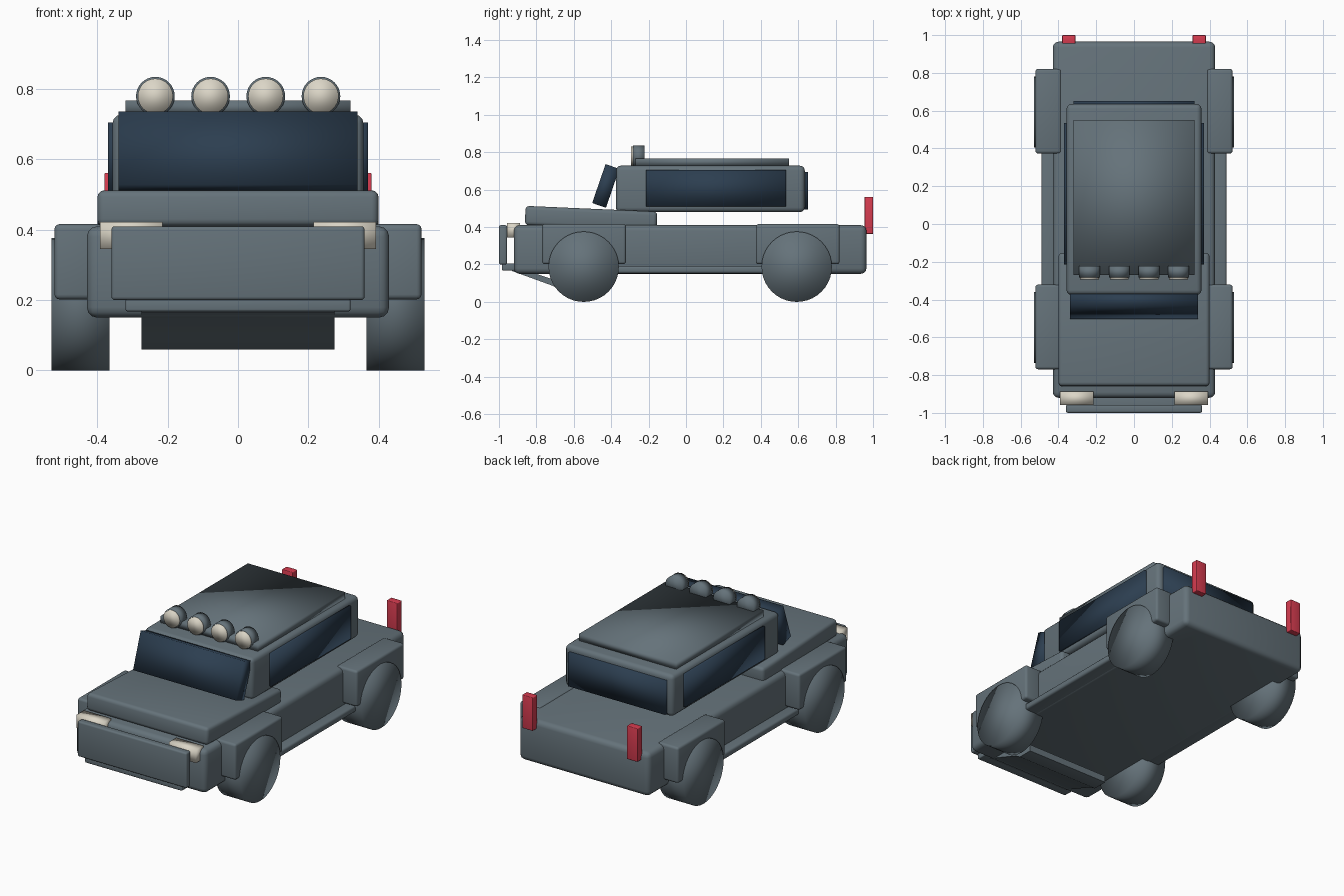
import bpy, bmesh, math
from mathutils import Matrix, Vector

cube = bpy.data.objects.get("Cube")
if cube:
    bpy.data.objects.remove(cube, do_unlink=True)


def material(name, rgb):
    m = bpy.data.materials.new(name)
    m.use_nodes = True
    m.diffuse_color = (*rgb, 1)
    m.node_tree.nodes["Principled BSDF"].inputs["Base Color"].default_value = (*rgb, 1)
    return m


GREY = material("slate_grey", (0.13, 0.17, 0.195))
GLASS = material("dark_blue_glass", (0.025, 0.048, 0.08))
CREAM = material("lamp_cream", (0.71, 0.67, 0.57))
RED = material("tail_red", (0.68, 0.045, 0.08))


def finish(name, bm, mat, soft=False):
    """Make an object from a bmesh; soft blends normals over every edge."""
    bmesh.ops.recalc_face_normals(bm, faces=bm.faces)
    mesh = bpy.data.meshes.new(name)
    bm.to_mesh(mesh)
    bm.free()
    mesh.materials.append(mat)
    ob = bpy.data.objects.new(name, mesh)
    bpy.context.collection.objects.link(ob)
    bpy.ops.object.select_all(action="DESELECT")
    ob.select_set(True)
    bpy.context.view_layer.objects.active = ob
    if soft:
        bpy.ops.object.shade_smooth()
    else:
        bpy.ops.object.shade_smooth_by_angle(angle=math.radians(40))
    return ob


def box(name, xs, ys, zs, mat, bevel=0.0, tilt=0.0, soft=False):
    """Box between bounds, optionally rounded and tilted about x."""
    bm = bmesh.new()
    bmesh.ops.create_cube(bm, size=1)
    size = [b - a for a, b in (xs, ys, zs)]
    mid = Vector([(a + b) / 2 for a, b in (xs, ys, zs)])
    bmesh.ops.scale(bm, vec=size, verts=bm.verts)
    if bevel:
        bmesh.ops.bevel(bm, geom=bm.edges[:], offset=bevel, segments=3,
                        profile=0.5, affect="EDGES")
    bm.transform(Matrix.Translation(mid) @ Matrix.Rotation(math.radians(tilt), 4, "X"))
    return finish(name, bm, mat, soft)


def cylinder(name, centre, radius, depth, axis, mat, sides=32):
    bm = bmesh.new()
    bmesh.ops.create_cone(bm, cap_ends=True, segments=sides, radius1=radius,
                          radius2=radius, depth=depth)
    bm.transform(Matrix.Translation(centre) @ Matrix.Rotation(math.pi / 2, 4, axis))
    return finish(name, bm, mat, True)


def extrude_x(name, profile, half_width, mat):
    """Extrude a (y, z) outline symmetrically along x."""
    bm = bmesh.new()
    face = bm.faces.new([bm.verts.new((-half_width, y, z)) for y, z in profile])
    side = bmesh.ops.extrude_face_region(bm, geom=[face])["geom"]
    bmesh.ops.translate(bm, vec=(2 * half_width, 0, 0),
                        verts=[v for v in side if isinstance(v, bmesh.types.BMVert)])
    return finish(name, bm, mat)


# Lower body and hood
box("body", (-0.43, 0.43), (-0.92, 0.965), (0.15, 0.41), GREY, 0.03)
box("hood", (-0.4, 0.4), (-0.86, -0.155), (0.395, 0.498), GREY, 0.02, tilt=-2.5)

# Cabin with glass
box("cabin", (-0.357, 0.357), (-0.375, 0.635), (0.48, 0.728), GREY, 0.025)
box("windshield", (-0.34, 0.34), (-0.468, -0.39), (0.51, 0.73), GLASS,
    tilt=-19, soft=True)
box("rear_window", (-0.32, 0.32), (0.6, 0.652), (0.495, 0.695), GLASS, soft=True)

# Roof panel and lamp row
box("roof_panel", (-0.32, 0.32), (-0.27, 0.55), (0.728, 0.768), GREY, soft=True)
for i in range(4):
    x = -0.235 + i * 0.157
    cylinder(f"roof_lamp_{i + 1}", (x, -0.253, 0.78), 0.055, 0.06, "X", GREY)
    cylinder(f"roof_lamp_lens_{i + 1}", (x, -0.285, 0.78), 0.05, 0.02, "X", CREAM)

# Front guard, lower bumper bar and skid plate
box("front_guard", (-0.36, 0.36), (-1.0, -0.957), (0.2, 0.41), GREY, 0.01)
box("bumper_bar", (-0.32, 0.32), (-0.985, -0.9), (0.168, 0.205), GREY, 0.006)
extrude_x("skid_plate", [(-0.95, 0.2), (-0.93, 0.165), (-0.71, 0.085),
                         (-0.67, 0.06), (-0.58, 0.06), (-0.58, 0.1),
                         (-0.68, 0.11)], 0.275, GREY)

# Parts repeated on both sides
for side, s in (("left", 1), ("right", -1)):
    def span(a, b):
        return tuple(sorted((s * a, s * b)))

    box(f"{side}_side_window", span(0.34, 0.37), (-0.215, 0.535), (0.51, 0.705),
        GLASS, soft=True)
    box(f"{side}_sill", span(0.4, 0.49), (-0.5, 0.55), (0.153, 0.192), GREY, 0.012)
    box(f"{side}_headlight", span(0.215, 0.393), (-0.957, -0.887), (0.345, 0.422),
        CREAM, soft=True)
    box(f"{side}_tail_light", span(0.31, 0.38), (0.955, 1.0), (0.363, 0.562),
        RED, 0.004)
    for end, fender_y, wheel_y in (("front", -0.545, -0.547), ("rear", 0.597, 0.592)):
        box(f"{end}_{side}_fender", span(0.385, 0.522),
            (fender_y - 0.224, fender_y + 0.224), (0.202, 0.416), GREY, 0.014)
        cylinder(f"{end}_{side}_wheel", (s * 0.448, wheel_y, 0.188), 0.188, 0.165,
                 "Y", GREY, 40)
